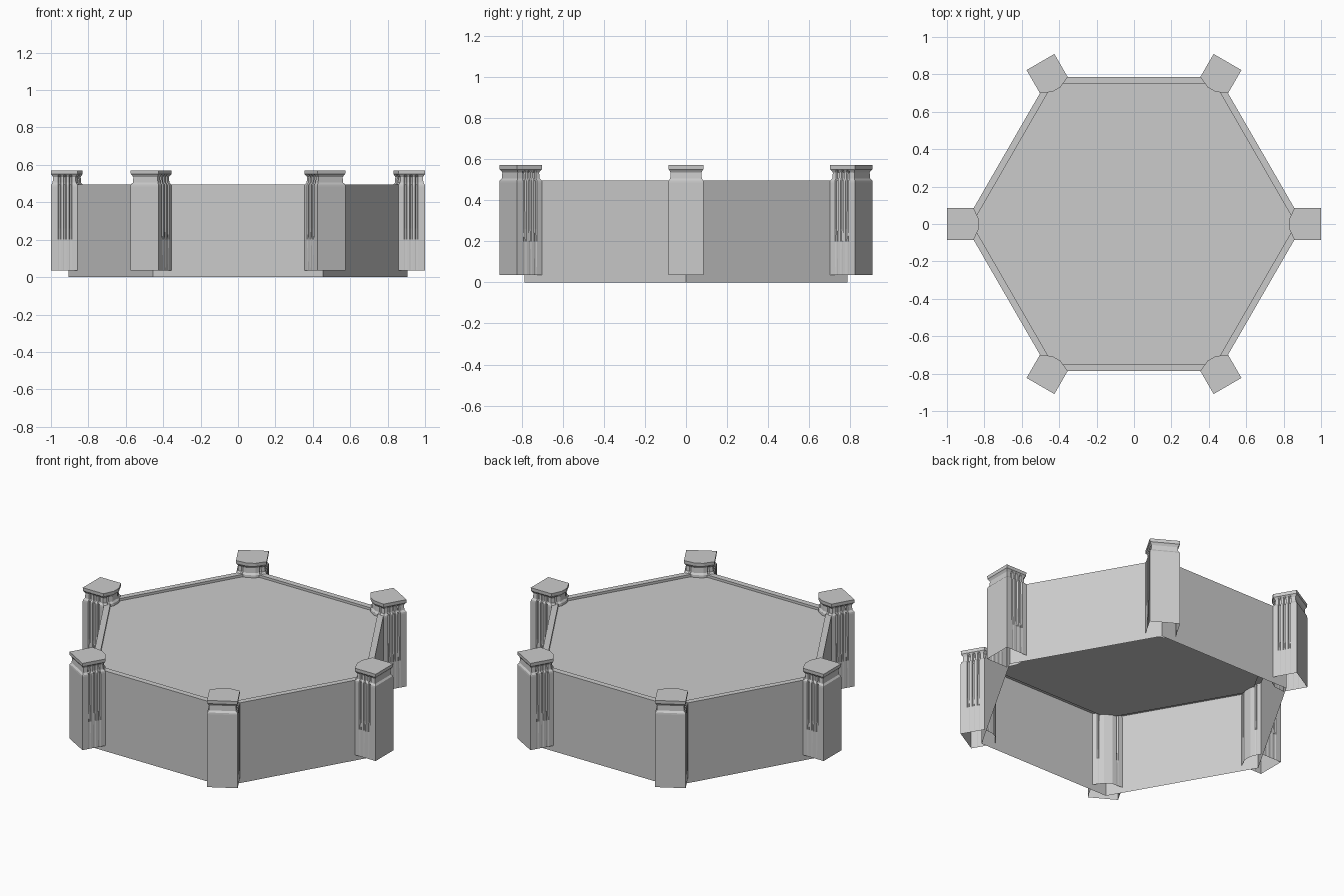
import bpy, bmesh, math
from mathutils import Matrix

if "Cube" in bpy.data.objects:
    bpy.data.objects.remove(bpy.data.objects["Cube"])

stone = bpy.data.materials.new("light_grey_stone")
stone.diffuse_color = (0.6, 0.6, 0.6, 1)
stone.use_nodes = True
stone.node_tree.nodes["Principled BSDF"].inputs["Base Color"].default_value = stone.diffuse_color


def loft(name, rings, cap_end):
    """Skin a list of equal-length point rings into one open sheet."""
    bm = bmesh.new()
    rows = [[bm.verts.new(p) for p in ring] for ring in rings]
    for a, b in zip(rows, rows[1:]):
        for i in range(len(a)):
            j = (i + 1) % len(a)
            bm.faces.new((a[i], a[j], b[j], b[i]))
    if cap_end:
        bm.faces.new(rows[-1])
    mesh = bpy.data.meshes.new(name)
    bm.to_mesh(mesh)
    bm.free()
    mesh.materials.append(stone)
    obj = bpy.data.objects.new(name, mesh)
    bpy.context.collection.objects.link(obj)
    return obj


def hexagon(apothem, z):
    r = apothem / math.cos(math.pi / 6)
    return [(r * math.cos(k * math.pi / 3), r * math.sin(k * math.pi / 3), z)
            for k in range(6)]


# Hexagonal wall, open below, with a narrow rim and a slightly sunken deck
loft("wall_and_deck", [hexagon(0.785, 0), hexagon(0.785, 0.495),
                       hexagon(0.75, 0.495), hexagon(0.75, 0.48)], True)


def footprint(z, inset, flute):
    """Five-sided-looking pillar outline with fluted sides and inner corners."""
    w, out = 0.086 - inset, 1.0 - inset
    back, tip = 0.858 + inset, 0.83 + inset
    half = [(out, w)]
    for x in (0.955, 0.925, 0.895):                    # side flutes
        half += [(x + 0.008, w), (x + 0.004, w - flute),
                 (x - 0.004, w - flute), (x - 0.008, w)]
    half += [(back, w)]
    for t in (0.4, 0.5, 0.6):                          # inner corner flute
        x, y = back + (tip - back) * t, w + (0.025 - w) * t
        d = flute if t == 0.5 else 0
        half.append((x + d * 0.85, y - d * 0.5))
    half += [(tip, 0.025)]
    mirrored = [(x, -y) for x, y in reversed(half)]
    return [(x, y, z) for x, y in half + mirrored]


# Pillar levels: height, inset, flute depth
levels = [(0.035, 0.0, 0.0), (0.2, 0.0, 0.003), (0.26, 0.0, 0.008),
          (0.485, 0.0, 0.010), (0.495, 0.001, 0.008), (0.505, 0.009, 0.008),
          (0.535, 0.011, 0.008), (0.545, 0.005, 0.004), (0.55, 0.001, 0.0),
          (0.57, 0.0, 0.0)]

# One pillar on each corner
for k in range(6):
    pillar = loft("corner_pillar_%d" % (k + 1),
                  [footprint(*lv) for lv in levels], True)
    pillar.data.transform(Matrix.Rotation(k * math.pi / 3, 4, 'Z'))
